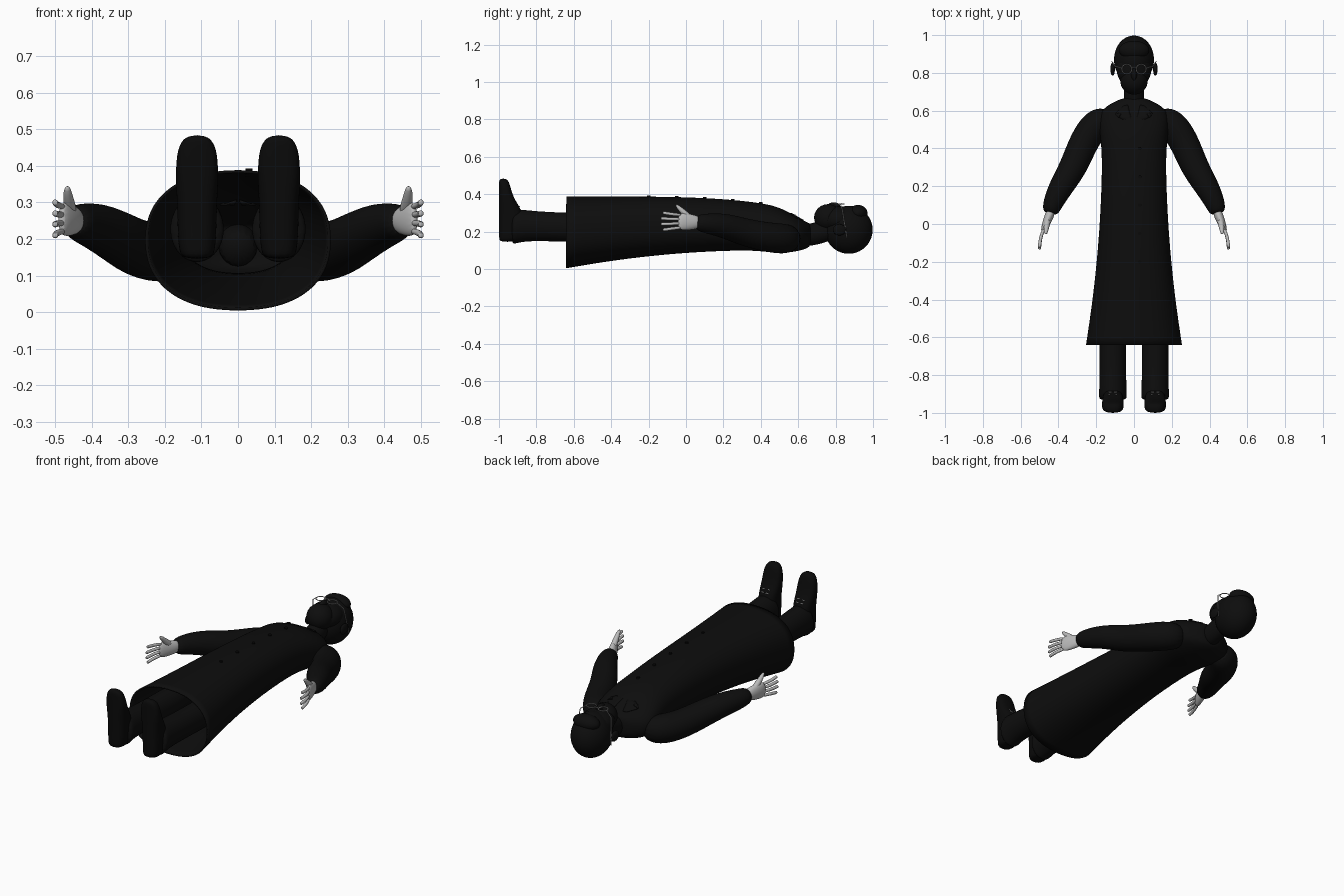
import bpy, bmesh, math
from mathutils import Vector, Matrix

if "Cube" in bpy.data.objects:
    bpy.data.objects.remove(bpy.data.objects["Cube"], do_unlink=True)


def material(name, value):
    mat = bpy.data.materials.new(name)
    mat.use_nodes = True
    mat.diffuse_color = (value, value, value, 1)
    mat.node_tree.nodes["Principled BSDF"].inputs["Base Color"].default_value = mat.diffuse_color
    return mat


BLACK = material("black cloth", 0.004)
LEATHER = material("black leather", 0.003)
PALE = material("pale grey", 0.5)


def finish(bm, name, mat, mirror=False, smooth=False):
    """Turn the mesh into a named, shaded object."""
    bmesh.ops.recalc_face_normals(bm, faces=bm.faces)
    mesh = bpy.data.meshes.new(name)
    bm.to_mesh(mesh)
    bm.free()
    mesh.materials.append(mat)
    part = bpy.data.objects.new(name, mesh)
    bpy.context.collection.objects.link(part)
    if smooth:
        subdivision = part.modifiers.new("smooth", "SUBSURF")
        subdivision.levels = subdivision.render_levels = 2
    if mirror:
        part.modifiers.new("mirror", "MIRROR")
    bpy.context.view_layer.objects.active = part
    part.select_set(True)
    bpy.ops.object.shade_smooth_by_angle(angle=math.radians(70))
    part.select_set(False)
    return part


def loft(bm, rings, frame=None, sides=16, power=2, open_start=False):
    """Skin rounded rings (centre, side radius, up radius) along a path."""
    loops = []
    for i, (centre, wide, tall) in enumerate(rings):
        if frame:
            side, up = frame
        else:
            before, after = rings[max(i - 1, 0)], rings[min(i + 1, len(rings) - 1)]
            along = (Vector(after[0]) - Vector(before[0])).normalized()
            side = along.cross(Vector((0, 0, 1))).normalized()
            up = side.cross(along)
        loop = []
        for k in range(sides):
            angle = math.tau * k / sides
            u, v = (math.copysign(abs(f) ** (2 / power), f)
                    for f in (math.cos(angle), math.sin(angle)))
            loop.append(bm.verts.new(Vector(centre) + side * u * wide + up * v * tall))
        loops.append(loop)
    for a, b in zip(loops, loops[1:]):
        for k in range(sides):
            j = (k + 1) % sides
            bm.faces.new((a[k], a[j], b[j], b[k]))
    if not open_start:
        bm.faces.new(loops[0])
    bm.faces.new(loops[-1])


X, Y, Z = Matrix.Identity(3)
UPRIGHT, LEVEL = (X, Z), (X, Y)


def lengthwise(sections, x=0):
    """Rings from (y, half width, lowest z, highest z)."""
    return [((x, y, (low + high) / 2), half, (high - low) / 2) for y, half, low, high in sections]


def wire(bm, points, radius):
    loft(bm, [(point, radius, radius) for point in points], sides=6)


def ellipsoid(name, centre, radii, mirror=False):
    bm = bmesh.new()
    bmesh.ops.create_uvsphere(bm, u_segments=32, v_segments=20, radius=1,
                              matrix=Matrix.LocRotScale(Vector(centre), None, Vector(radii)))
    return finish(bm, name, BLACK, mirror)


def chest_height(y):
    """Height of the coat front at a distance along the body."""
    return 0.39 - 0.035 * (0.6 + y) ** 4


# Long coat: flares toward an open hem, then closes over the shoulders
sections = []
for step in range(7):
    y = -0.64 + step * 0.17
    flare = (0.4 - y) ** 2
    sections.append((y, 0.17 + 0.08 * flare, 0.1 - 0.09 * flare, chest_height(y)))
sections += [(0.5, 0.185, 0.08, 0.335), (0.6, 0.19, 0.095, 0.275),
             (0.65, 0.1, 0.11, 0.25), (0.67, 0.05, 0.13, 0.24)]
bm = bmesh.new()
loft(bm, lengthwise(sections), UPRIGHT, sides=24, power=2.3, open_start=True)
coat = finish(bm, "long_coat", BLACK, smooth=True)
coat.modifiers.new("cloth thickness", "SOLIDIFY").thickness = 0.008

# Sleeves
bm = bmesh.new()
sleeve = [((0.12, 0.57, 0.165), 0.06), ((0.2, 0.54, 0.16), 0.085), ((0.27, 0.43, 0.17), 0.08),
          ((0.32, 0.3, 0.2), 0.075), ((0.385, 0.2, 0.235), 0.067), ((0.435, 0.1, 0.245), 0.053),
          ((0.445, 0.05, 0.25), 0.04)]
loft(bm, [(centre, radius, radius) for centre, radius in sleeve])
finish(bm, "sleeves", BLACK, mirror=True, smooth=True)

# Hands: palm, four spread fingers and a raised thumb
bm = bmesh.new()
loft(bm, [((0.435, 0.08, 0.25), 0.022, 0.03), ((0.45, 0.04, 0.25), 0.026, 0.04),
          ((0.47, -0.01, 0.255), 0.02, 0.05), ((0.485, -0.045, 0.255), 0.01, 0.04)])
for finger in range(4):
    spread = finger - 1.5
    reach = 0.14 - 0.01 * abs(spread)
    wire(bm, [(0.475, -0.02, 0.255 + 0.022 * spread), (0.495, -0.07, 0.255 + 0.025 * spread),
              (0.5, 0.01 - reach, 0.255 + 0.03 * spread),
              (0.5, -reach, 0.255 + 0.03 * spread)], 0.01)
loft(bm, [((0.455, 0.03, 0.265), 0.02, 0.02), ((0.465, -0.02, 0.31), 0.015, 0.015),
          ((0.467, -0.055, 0.345), 0.008, 0.008)])
finish(bm, "hands", PALE, mirror=True, smooth=True)

# Trousers
bm = bmesh.new()
loft(bm, lengthwise([(-0.2, 0.08, 0.13, 0.3), (-0.65, 0.07, 0.145, 0.3), (-0.85, 0.073, 0.15, 0.315),
                     (-0.91, 0.075, 0.135, 0.325), (-0.935, 0.075, 0.13, 0.3)], x=0.112), UPRIGHT)
finish(bm, "trousers", BLACK, mirror=True, smooth=True)

# Shoes: flat soles against the lower end, toes pointing up
bm = bmesh.new()
rings = []
for z, half, depth in ((0.145, 0.04, 0.09), (0.17, 0.053, 0.12), (0.3, 0.055, 0.14),
                       (0.37, 0.06, 0.08), (0.45, 0.056, 0.06), (0.485, 0.03, 0.045)):
    rings.append(((0.112, depth / 2 - 1, z), half, depth / 2))
loft(bm, rings, LEVEL, power=2.6)
finish(bm, "shoes", LEATHER, mirror=True, smooth=True)

# Shoelace ends
bm = bmesh.new()
for x in (0.09, 0.12):
    for rise in (0, 0.015):
        y, z = -0.89 - rise, 0.335 + rise
        wire(bm, [(x, y, z), (x + 0.015, y, z)], 0.003)
finish(bm, "shoelaces", PALE, mirror=True)

# Neck and head
bm = bmesh.new()
loft(bm, [((0, 0.6, 0.17), 0.06, 0.06), ((0, 0.7, 0.19), 0.052, 0.06), ((0, 0.8, 0.22), 0.055, 0.06)])
finish(bm, "neck", BLACK, smooth=True)
ellipsoid("skull_with_hair", (0, 0.87, 0.21), (0.106, 0.128, 0.128))
ellipsoid("face", (0, 0.82, 0.265), (0.092, 0.1, 0.07))
ellipsoid("bearded_jaw", (0, 0.76, 0.275), (0.073, 0.075, 0.072))
ellipsoid("hair_fringe", (0, 0.92, 0.3), (0.08, 0.05, 0.043))
ellipsoid("nose", (0, 0.79, 0.335), (0.016, 0.035, 0.022))
ellipsoid("ears", (0.113, 0.82, 0.21), (0.012, 0.035, 0.03), mirror=True)

# Spectacles: round rims, bridge and temples
bm = bmesh.new()
turns = [math.tau * k / 24 for k in range(25)]
wire(bm, [(0.038 + 0.026 * math.cos(a), 0.82 + 0.026 * math.sin(a), 0.348) for a in turns], 0.0025)
wire(bm, [(0, 0.83, 0.352), (0.014, 0.83, 0.348)], 0.0025)
wire(bm, [(0.063, 0.825, 0.348), (0.1, 0.835, 0.32), (0.117, 0.86, 0.17)], 0.0025)
finish(bm, "spectacles", PALE, mirror=True)

# Lapels laid onto the chest
bm = bmesh.new()
outline = ((0.004, 0.51), (0.08, 0.57), (0.07, 0.59), (0.105, 0.6), (0.06, 0.65), (0.035, 0.65))
bm.faces.new([bm.verts.new((x, y, 0.3)) for x, y in outline])
bmesh.ops.triangulate(bm, faces=bm.faces)
bmesh.ops.subdivide_edges(bm, edges=bm.edges, cuts=4, use_grid_fill=True)
lapels = finish(bm, "lapels", BLACK, mirror=True)
wrap = lapels.modifiers.new("lay on coat", "SHRINKWRAP")
wrap.target = coat
wrap.offset = 0.004
lapels.modifiers.new("thickness", "SOLIDIFY").thickness = 0.006

# Coat buttons in a row down the front
bm = bmesh.new()
for button in range(5):
    y = 0.4 - 0.15 * button
    top = chest_height(y) + 0.003
    loft(bm, [((0.03, y, top - 0.015), 0.009, 0.009), ((0.03, y, top), 0.009, 0.009)], LEVEL)
finish(bm, "coat_buttons", LEATHER)
